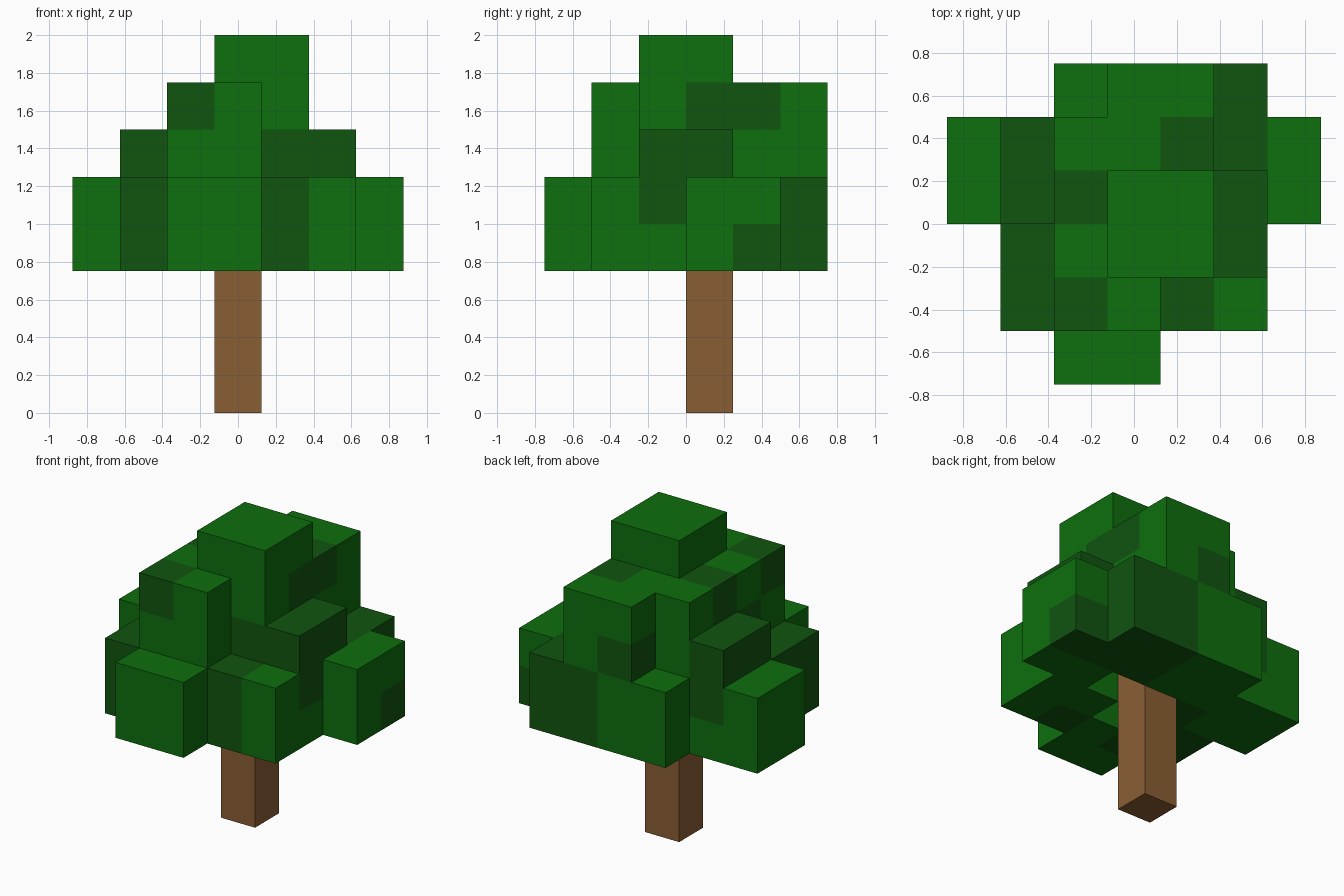
import bpy
import bmesh
from itertools import product
from mathutils import Vector

cube = bpy.data.objects.get("Cube")
if cube:
    bpy.data.objects.remove(cube, do_unlink=True)

CELL = 0.25
ORIGIN = Vector((-0.875, -0.75, 0))


def material(name, rgb):
    mat = bpy.data.materials.new(name)
    mat.use_nodes = True
    colour = (*rgb, 1)
    mat.diffuse_color = colour
    mat.node_tree.nodes["Principled BSDF"].inputs["Base Color"].default_value = colour
    return mat


leaf_green = material("leaf_green", (0.0044, 0.156, 0.0044))
dark_leaf = material("dark_leaf_green", (0.0052, 0.089, 0.0052))
bark = material("bark_brown", (0.254, 0.112, 0.034))
LIGHT, DARK = range(2)


def box_cells(low, size):
    """All grid cells of a box given by its low corner and size."""
    return product(*(range(a, a + s) for a, s in zip(low, size)))


def build(name, cells, materials):
    """Skin a set of coloured cells with their exposed square faces only."""
    bm = bmesh.new()
    for cell, colour in cells.items():
        for axis, side in product(range(3), (0, 1)):
            step = [0, 0, 0]
            step[axis] = 2 * side - 1
            if tuple(c + s for c, s in zip(cell, step)) in cells:
                continue
            u, v = (axis + 1) % 3, (axis + 2) % 3
            ring = []
            for du, dv in ((0, 0), (1, 0), (1, 1), (0, 1)):
                corner = Vector(cell)
                corner[axis] += side
                corner[u] += du
                corner[v] += dv
                ring.append(bm.verts.new(corner * CELL + ORIGIN))
            face = bm.faces.new(ring if side else ring[::-1])
            face.material_index = colour
    bmesh.ops.remove_doubles(bm, verts=bm.verts, dist=CELL / 100)
    mesh = bpy.data.meshes.new(name)
    bm.to_mesh(mesh)
    bm.free()
    for mat in materials:
        mesh.materials.append(mat)
    obj = bpy.data.objects.new(name, mesh)
    bpy.context.collection.objects.link(obj)
    return obj


# Overlapping leaf clumps: low corner cell; each is two cells on a side
light_clumps = [
    (2, 0, 3), (4, 1, 3), (0, 3, 3), (5, 3, 3), (2, 4, 3),   # lower ring
    (2, 1, 5), (2, 3, 5), (3, 4, 5),                         # upper ring
    (3, 2, 6),                                               # crown
]
dark_clumps = [(1, 1, 3), (4, 4, 3), (4, 2, 4)]

# Dark patches: low corner cell and size
dark_patches = [
    ((1, 3, 4), (1, 2, 2)),   # left shoulder
    ((4, 1, 3), (1, 1, 2)),   # front notch
    ((4, 3, 6), (1, 2, 1)),   # under the crown
    ((2, 1, 6), (1, 1, 1)),
    ((2, 3, 6), (1, 1, 1)),
    ((2, 2, 5), (1, 1, 1)),
    ((3, 5, 5), (1, 1, 1)),
    ((6, 4, 3), (1, 1, 1)),
    ((2, 3, 3), (1, 1, 1)),
]

# Foliage: inner core first, then clumps, then dark patches over them
foliage = {}


def fill(low, size, colour):
    foliage.update((cell, colour) for cell in box_cells(low, size))


fill((2, 2, 4), (3, 2, 2), LIGHT)
for low in light_clumps:
    fill(low, (2, 2, 2), LIGHT)
for low in dark_clumps:
    fill(low, (2, 2, 2), DARK)
for low, size in dark_patches:
    fill(low, size, DARK)
build("foliage", foliage, [leaf_green, dark_leaf])

# Trunk: reaches up into the gap beneath the foliage core
build("trunk", dict.fromkeys(box_cells((3, 3, 0), (1, 1, 4)), 0), [bark])
